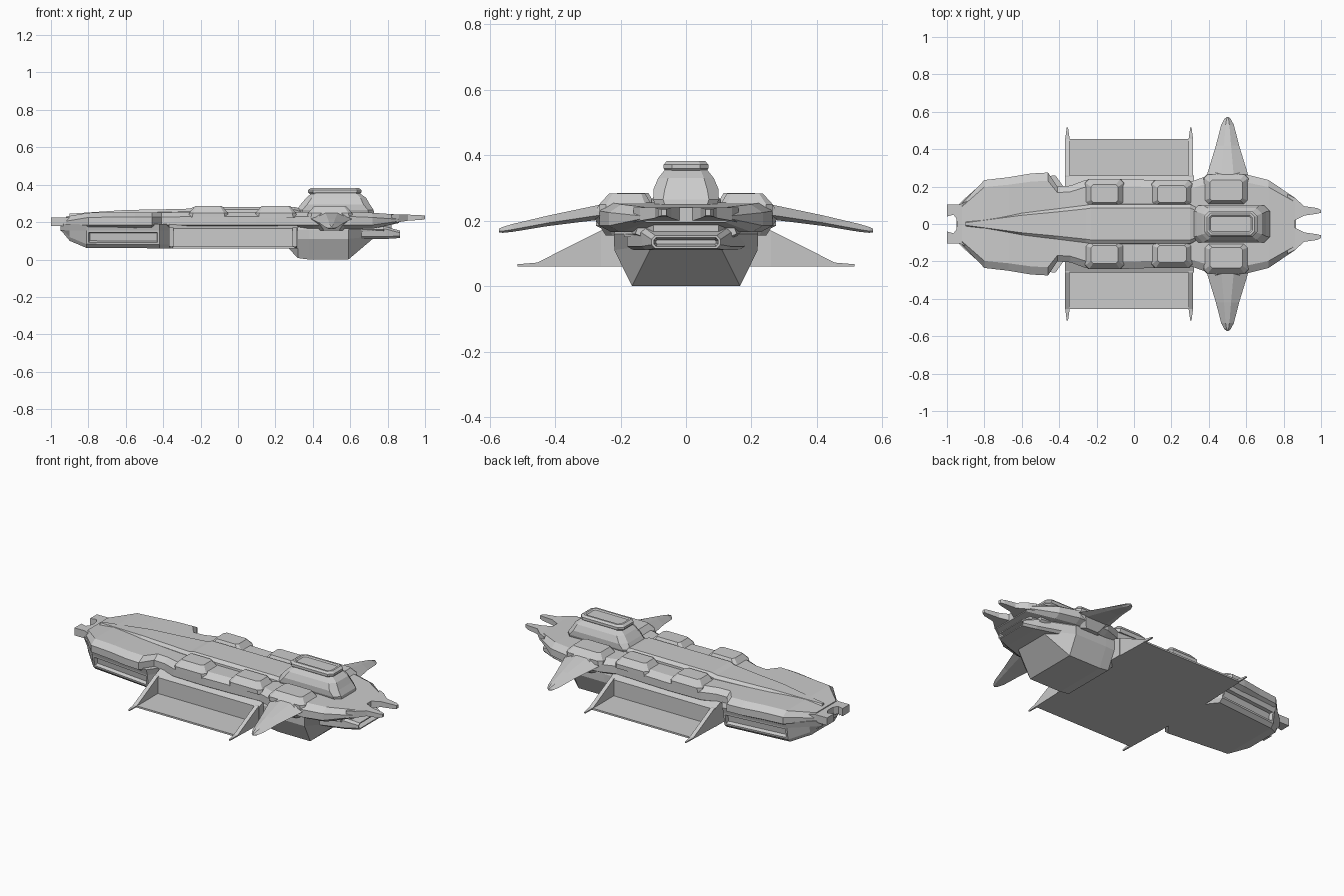
import bpy, bmesh


def loft(name, rings, mirror=False, inset=None, depth=-0.02, thick=0.015):
    """Skin closed rings of 3D points; optionally mirror in y and recess chosen faces."""
    bm = bmesh.new()
    loops = [[bm.verts.new(p) for p in ring] for ring in rings]
    n = len(rings[0])
    for a, b in zip(loops, loops[1:]):
        for i in range(n):
            j = (i + 1) % n
            bm.faces.new((a[i], a[j], b[j], b[i]))
    bm.faces.new(loops[0])
    bm.faces.new(loops[-1])
    bmesh.ops.recalc_face_normals(bm, faces=bm.faces)
    if inset:
        bm.normal_update()
        chosen = [f for f in bm.faces if inset(f.calc_center_median(), f.normal)]
        bmesh.ops.inset_individual(bm, faces=chosen, thickness=thick, depth=0)
        bmesh.ops.inset_individual(bm, faces=chosen, thickness=0.008, depth=depth)
    me = bpy.data.meshes.new(name)
    bm.to_mesh(me)
    bm.free()
    ob = bpy.data.objects.new(name, me)
    bpy.context.collection.objects.link(ob)
    if mirror:
        ob.modifiers.new("Mirror", 'MIRROR').use_axis = (False, True, False)
    return ob


def section(x, half):
    """Symmetric cross-section at x from half profile (width, z)."""
    return [(x, w, z) for w, z in half] + [(x, -w, z) for w, z in reversed(half)]


def slab(name, outline, z0, z1, mirror=False):
    return loft(name, [[(x, y, z) for x, y in outline] for z in (z0, z1)], mirror)


def frustum(name, levels, mirror=False, **kw):
    """Chamfered rectangles (x0, x1, y0, y1, z, corner) stacked upward."""
    rings = []
    for x0, x1, y0, y1, z, c in levels:
        rings.append([(x0 + c, y0, z), (x1 - c, y0, z), (x1, y0 + c, z), (x1, y1 - c, z),
                      (x1 - c, y1, z), (x0 + c, y1, z), (x0, y1 - c, z), (x0, y0 + c, z)])
    return loft(name, rings, mirror, **kw)


# Upper hull: wide armoured deck
hull = [(-0.92, 0.11, 0.23), (-0.80, 0.235, 0.25), (-0.67, 0.25, 0.252), (-0.55, 0.27, 0.252),
        (-0.46, 0.275, 0.252), (-0.41, 0.20, 0.252), (-0.34, 0.205, 0.253), (-0.26, 0.235, 0.255),
        (-0.05, 0.24, 0.255), (0.10, 0.235, 0.255), (0.30, 0.225, 0.255), (0.40, 0.26, 0.255),
        (0.60, 0.265, 0.255), (0.72, 0.235, 0.25), (0.86, 0.14, 0.24)]
loft("upper_hull", [section(x, [(w * 0.86, 0.165 if x < 0.8 else 0.195), (w, 0.185 if x < 0.8 else 0.205),
                                (w, zt - 0.025), (w * 0.84, zt)]) for x, w, zt in hull])

# Raised central spine, pointed at the stern
spine = [(-0.90, 0.008, 0.245), (-0.60, 0.055, 0.265), (-0.42, 0.075, 0.268), (-0.26, 0.095, 0.272),
         (-0.23, 0.10, 0.282), (0.30, 0.10, 0.282), (0.34, 0.08, 0.27)]
loft("central_spine", [section(x, [(w + 0.01, 0.22), (w + 0.005, zt - 0.015), (w * 0.85, zt)])
                       for x, w, zt in spine])

# Stern prongs
slab("stern_prong", [(-1.0, 0.04), (-0.965, 0.05), (-0.95, 0.03), (-0.945, 0), (-0.88, 0),
                     (-0.88, 0.13), (-0.93, 0.105), (-1.0, 0.105)], 0.18, 0.225, True)

# Stern lower hull with recessed side panels
stern = [(-0.95, 0.07, 0.16), (-0.90, 0.12, 0.10), (-0.81, 0.20, 0.062), (-0.66, 0.225, 0.06),
         (-0.42, 0.24, 0.06), (-0.37, 0.17, 0.06)]
stern = [stern[0], stern[1], stern[2], stern[4], stern[5]]
loft("stern_lower_hull",
     [section(x, [(w * 0.9, zb), (w, zb + min(0.02, (0.19 - zb) / 3)), (w + 0.01, 0.155), (w + 0.02, 0.19)])
      for x, w, zb in stern],
     inset=lambda c, n: -0.75 < c.x < -0.45 and abs(c.y) > 0.15 and 0.1 < c.z < 0.14 and abs(n.y) > 0.7)

# Middle lower hull between the bays
loft("mid_lower_hull", [section(x, [(0.26, 0.06), (0.26, 0.165), (0.20, 0.19)]) for x in (-0.37, 0.32)])

# Open side bays: floor plates and triangular end frames
slab("bay_floor", [(-0.36, 0.25), (0.31, 0.25), (0.31, 0.455), (-0.36, 0.455)], 0.06, 0.07, True)
for label, xa in (("aft", -0.368), ("fore", 0.292)):
    prof = [(0.25, 0.06), (0.515, 0.06), (0.515, 0.067), (0.455, 0.072), (0.26, 0.17), (0.25, 0.17)]
    xb = xa + 0.024
    mid = (xa + xb) / 2
    loft(label + "_bay_end_frame",
         [[(x if y < 0.5 else mid + (x - mid) * 0.3, y, z) for y, z in prof] for x in (xa, xb)], True)

# Bow keel
keel = [(0.27, 0.14, 0.06), (0.32, 0.165, 0.008), (0.38, 0.165, 0.0), (0.59, 0.165, 0.0),
        (0.72, 0.11, 0.11), (0.78, 0.10, 0.125)]
loft("bow_keel", [section(x, [(w, zb), (w + (0.11 - zb) * 0.4 + 0.01, max(0.11, zb + 0.015)),
                              (w + 0.055, 0.16), (w + 0.04, 0.20)]) for x, w, zb in keel])

# Lower bow jaw with recessed mouth
loft("bow_jaw", [section(x, [(w * 0.9, z0), (w, z0 + 0.012), (w, z1 - 0.012), (w * 0.9, z1)])
                 for x, w, z0, z1 in ((0.66, 0.18, 0.11, 0.19), (0.79, 0.135, 0.11, 0.175),
                                      (0.865, 0.105, 0.115, 0.155))],
     inset=lambda c, n: n.x > 0.9, thick=0.007, depth=-0.05)
loft("bow_neck", [section(x, [(w, 0.15), (w, 0.215)]) for x, w in ((0.66, 0.19), (0.82, 0.10))])

# Upper bow prongs
loft("bow_prong", [[(x, y0, z0), (x, y1, z0), (x, y1, z1), (x, y0, z1)] for x, y0, y1, z0, z1 in
                   ((0.82, 0.0, 0.16, 0.195, 0.24), (0.86, 0.02, 0.14, 0.20, 0.24),
                    (0.91, 0.045, 0.095, 0.208, 0.24), (0.98, 0.055, 0.085, 0.212, 0.237),
                    (1.0, 0.06, 0.075, 0.216, 0.235))], True)

# Raised deck blocks
for label, x0, x1, y0, y1, zt in (("aft", -0.265, -0.05, 0.095, 0.24, 0.285),
                                  ("middle", 0.09, 0.315, 0.095, 0.235, 0.285),
                                  ("fore", 0.37, 0.615, 0.105, 0.265, 0.283)):
    frustum(label + "_deck_block", [(x0, x1, y0, y1, 0.225, 0.02), (x0 + 0.005, x1 - 0.005, y0, y1, 0.25, 0.02),
                                    (x0 + 0.035, x1 - 0.035, y0 + 0.02, y1 - 0.03, zt, 0.012)], True)

# Swept side fins
fins = [(0.21, 0.115, 0.235, 0.05), (0.27, 0.108, 0.225, 0.045), (0.42, 0.062, 0.200, 0.032),
        (0.53, 0.034, 0.178, 0.024), (0.56, 0.018, 0.172, 0.018), (0.572, 0.005, 0.17, 0.01)]
loft("side_fin", [[(0.5 + h * a, y, z + t * b) for a, b in
                   ((-1, -0.2), (-0.6, -0.5), (0.6, -0.5), (1, -0.2), (0.3, 0.5), (-0.3, 0.5))]
                  for y, h, z, t in fins], True)

# Fin root housing
frustum("fin_root_housing", [(0.44, 0.56, 0.18, 0.245, 0.155, 0.02), (0.39, 0.61, 0.18, 0.285, 0.215, 0.03),
                             (0.42, 0.58, 0.18, 0.265, 0.25, 0.03)], True)

# Bridge tower and its cap with recessed roof
frustum("bridge_tower", [(0.31, 0.73, -0.09, 0.09, 0.235, 0.03), (0.315, 0.725, -0.10, 0.10, 0.265, 0.03),
                         (0.335, 0.705, -0.10, 0.10, 0.295, 0.035), (0.365, 0.685, -0.085, 0.085, 0.33, 0.03),
                         (0.395, 0.65, -0.065, 0.065, 0.355, 0.02)])
frustum("bridge_cap", [(0.39, 0.645, -0.06, 0.06, 0.345, 0.02), (0.375, 0.66, -0.068, 0.068, 0.36, 0.025),
                       (0.375, 0.66, -0.068, 0.068, 0.372, 0.025), (0.39, 0.645, -0.058, 0.058, 0.383, 0.02)],
        inset=lambda c, n: n.z > 0.9, thick=0.012, depth=-0.006)
